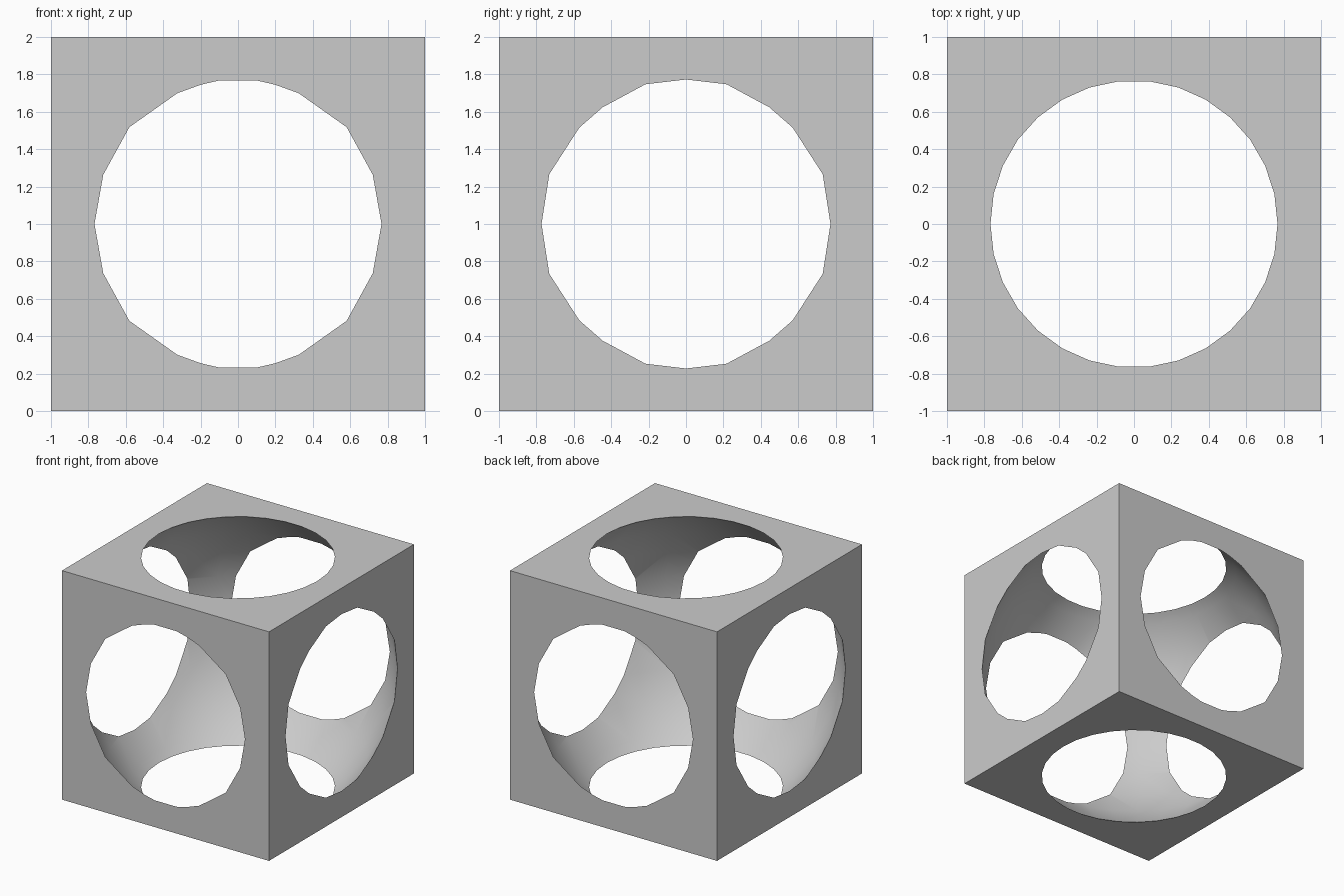
import bpy, bmesh
from math import cos, sin, radians

if "Cube" in bpy.data.objects:
    bpy.data.objects.remove(bpy.data.objects["Cube"], do_unlink=True)

SEGMENTS = 30
RADIUS = 1.267

# One plain grey for the whole part
grey = bpy.data.materials.new("light_grey")
grey.use_nodes = True
colour = (0.6, 0.6, 0.6, 1)
grey.diffuse_color = colour
grey.node_tree.nodes["Principled BSDF"].inputs["Base Color"].default_value = colour


def add_object(name, bm):
    bmesh.ops.recalc_face_normals(bm, faces=bm.faces)
    mesh = bpy.data.meshes.new(name)
    bm.to_mesh(mesh)
    bm.free()
    mesh.materials.append(grey)
    ob = bpy.data.objects.new(name, mesh)
    ob.location.z = 1
    bpy.context.collection.objects.link(ob)
    return ob


# Solid cube
bm = bmesh.new()
bmesh.ops.create_cube(bm, size=2)
frame = add_object("hollow_cube", bm)

# Ball cutter: upright rings every 12 degrees, with flat caps
bm = bmesh.new()
step = 360 / SEGMENTS
rings = []
for i in range(-7, 8):
    lat = radians(i * step)
    rings.append([bm.verts.new((RADIUS * cos(lat) * cos(radians(j * step)),
                                RADIUS * cos(lat) * sin(radians(j * step)),
                                RADIUS * sin(lat))) for j in range(SEGMENTS)])
for low, high in zip(rings, rings[1:]):
    for j in range(SEGMENTS):
        k = (j + 1) % SEGMENTS
        bm.faces.new((low[j], low[k], high[k], high[j]))
bm.faces.new(rings[0])
bm.faces.new(rings[-1])
cutter = add_object("ball_cutter", bm)
cutter.hide_render = True

# Hollow the cube so the ball breaks through all six sides
cut = frame.modifiers.new("hollow", "BOOLEAN")
cut.operation = "DIFFERENCE"
cut.solver = "EXACT"
cut.object = cutter
bpy.ops.object.select_all(action="DESELECT")
frame.select_set(True)
bpy.context.view_layer.objects.active = frame
bpy.ops.object.modifier_apply(modifier=cut.name)
bpy.data.objects.remove(cutter, do_unlink=True)

# Smooth inner surface, crisp outer edges
bpy.ops.object.shade_smooth_by_angle(angle=radians(30))
